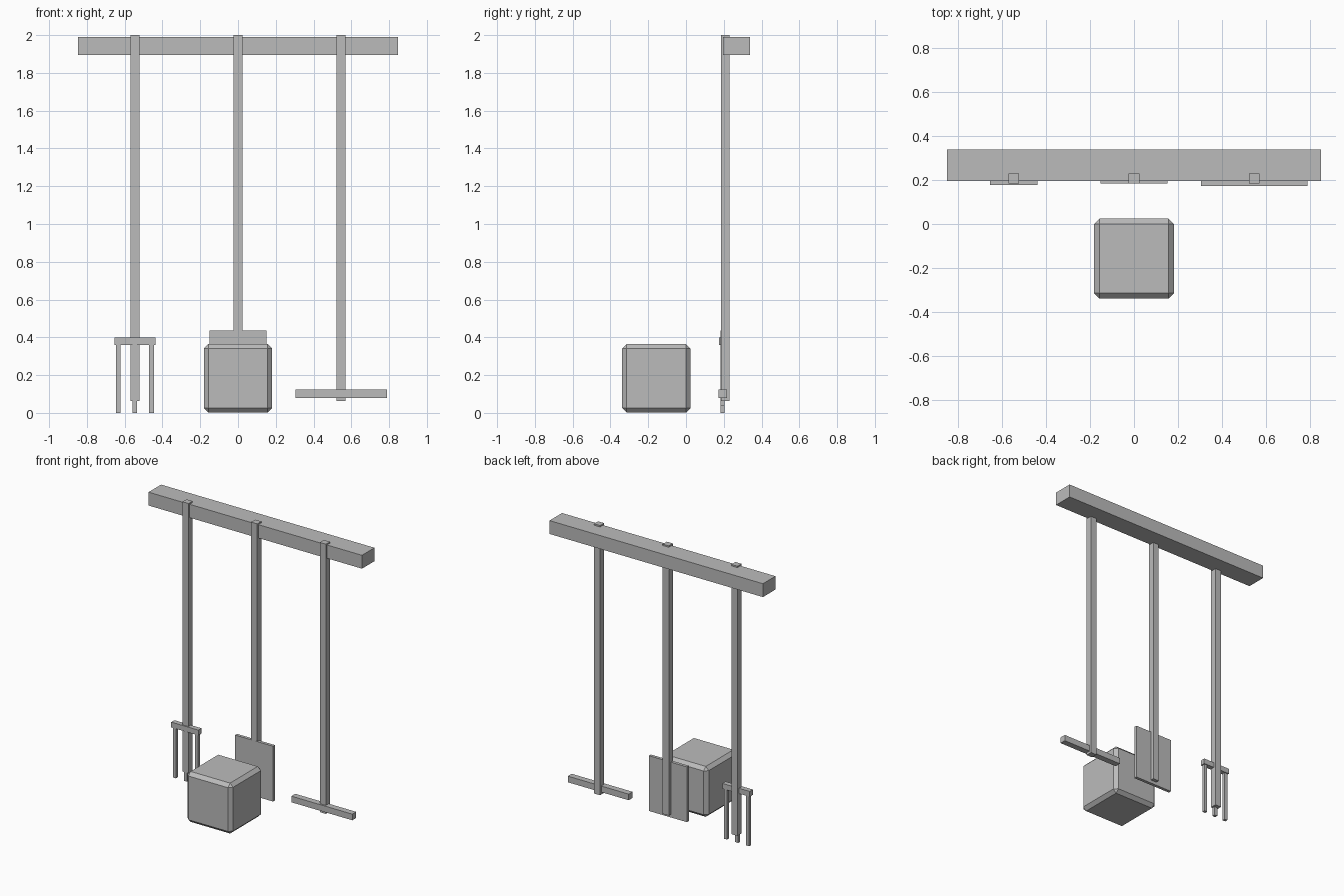
import bpy

cube = bpy.data.objects.get("Cube")
if cube:
    bpy.data.objects.remove(cube, do_unlink=True)

# Single flat material
GREY = (0.5, 0.5, 0.5, 1)
grey = bpy.data.materials.new("plain grey")
grey.use_nodes = True
grey.diffuse_color = GREY
grey.node_tree.nodes["Principled BSDF"].inputs["Base Color"].default_value = GREY


def box(name, x, y, z):
    """Box from (min, max) ranges along each axis."""
    bpy.ops.mesh.primitive_cube_add(size=1)
    ob = bpy.context.object
    ob.name = name
    ob.location = [(a + b) / 2 for a, b in (x, y, z)]
    ob.scale = [b - a for a, b in (x, y, z)]
    bpy.ops.object.transform_apply(location=False, rotation=False, scale=True)
    ob.data.materials.append(grey)
    return ob


def around(centre, half):
    return centre - half, centre + half


SPACING = 0.546   # distance between tools
HEAD_Y = 0.194    # depth of the tool heads

# Wall rail
box("rail", (-0.848, 0.848), (0.196, 0.338), (1.894, 1.99))

# Three handles hanging on the rail
for name, x in (("fork", -SPACING), ("shovel", 0), ("hoe", SPACING)):
    box(name + "_handle", around(x, 0.024), (0.184, 0.23), (0.063, 2))

# Fork head: crossbar and three tines
box("fork_crossbar", around(-SPACING, 0.108), around(HEAD_Y, 0.018), (0.36, 0.398))
for side, offset in (("right", -0.088), ("middle", 0), ("left", 0.088)):
    box("fork_tine_" + side, around(-SPACING + offset, 0.012),
        around(HEAD_Y, 0.011), (0, 0.362))

# Shovel and hoe heads
box("shovel_blade", around(0, 0.151), around(HEAD_Y, 0.011), (0.04, 0.437))
box("hoe_blade", around(SPACING, 0.242), around(HEAD_Y, 0.022), (0.08, 0.124))

# Chamfered block standing in front
block = box("block", (-0.181, 0.181), (-0.338, 0.024), (0.002, 0.364))
bevel = block.modifiers.new("chamfer", "BEVEL")
bevel.width = 0.024
bevel.segments = 1
